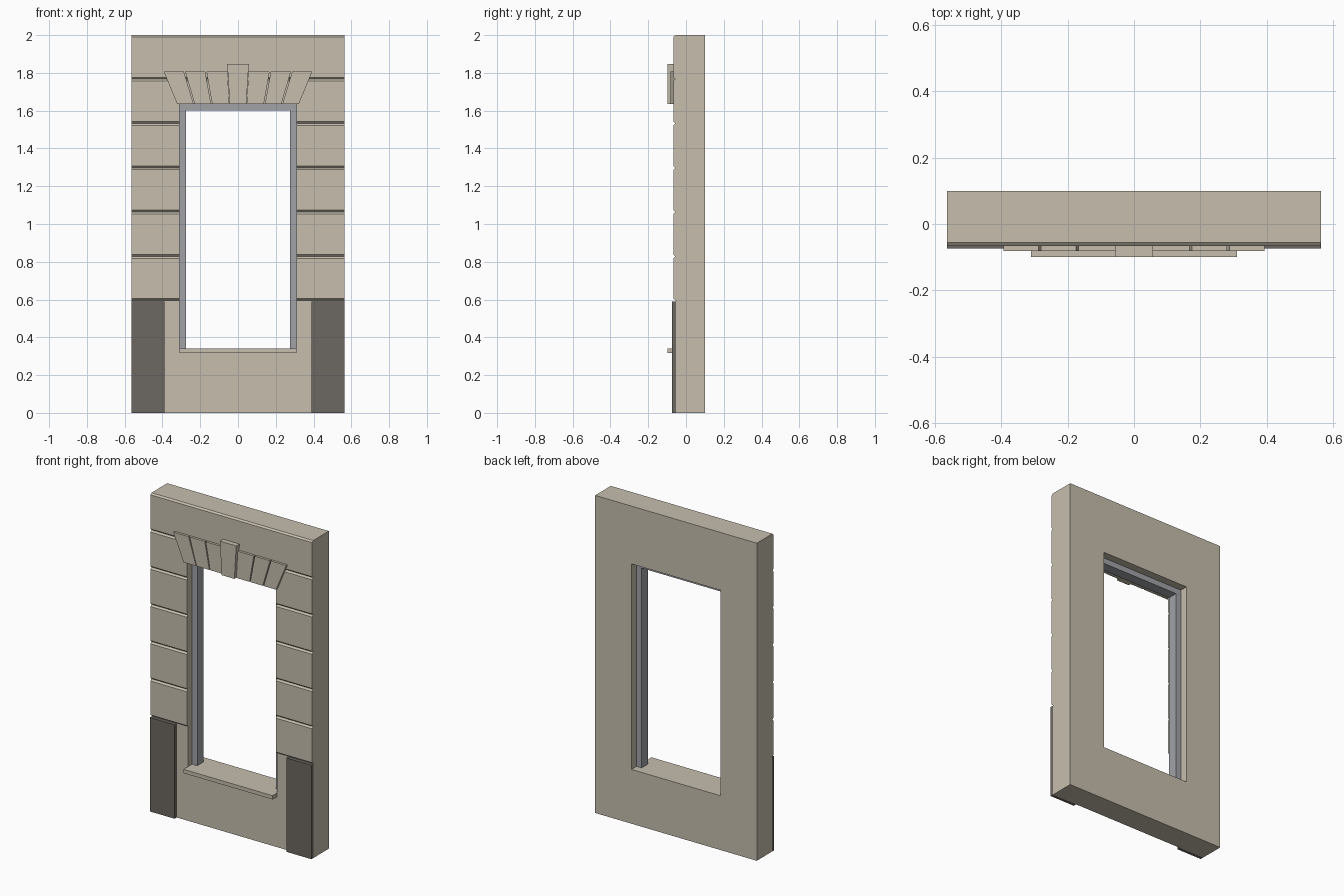
import bpy
import bmesh

if "Cube" in bpy.data.objects:
    bpy.data.objects.remove(bpy.data.objects["Cube"])


def material(name, rgb):
    m = bpy.data.materials.new(name)
    m.diffuse_color = (*rgb, 1.0)
    m.use_nodes = True
    m.node_tree.nodes["Principled BSDF"].inputs["Base Color"].default_value = m.diffuse_color
    return m


STONE = material("warm_stone", (0.565, 0.515, 0.42))
PLINTH = material("dark_stone", (0.152, 0.138, 0.122))
FRAME = material("grey_frame", (0.35, 0.365, 0.39))


def prism(name, profile, axis, lo, hi, mat):
    """Extrude a 2D profile: (y, z) along x, or (x, z) along y."""
    bm = bmesh.new()

    def ring(d):
        return [bm.verts.new((d, a, b) if axis == "x" else (a, d, b)) for a, b in profile]

    start, end = ring(lo), ring(hi)
    n = len(profile)
    bm.faces.new(start)
    bm.faces.new(end)
    for i in range(n):
        j = (i + 1) % n
        bm.faces.new((start[i], start[j], end[j], end[i]))
    bmesh.ops.recalc_face_normals(bm, faces=bm.faces)
    mesh = bpy.data.meshes.new(name)
    bm.to_mesh(mesh)
    bm.free()
    mesh.materials.append(mat)
    obj = bpy.data.objects.new(name, mesh)
    bpy.context.collection.objects.link(obj)
    return obj


def box(name, x0, x1, y0, y1, z0, z1, mat):
    return prism(name, [(x0, z0), (x1, z0), (x1, z1), (x0, z1)], "y", y0, y1, mat)


HALF = 0.563               # half wall width
FRONT, BACK = -0.067, 0.10
PANEL = -0.053             # recessed face below the coursed stone
OPEN_X, OPEN_B, OPEN_T = 0.31, 0.342, 1.636
COURSE = 0.2345

# Wall: section with V joints between the courses and a chamfered top
section = [(BACK, 0), (PANEL, 0), (PANEL, 0.594), (FRONT, 0.605)]
for k in range(1, 6):
    z = 0.594 + k * COURSE
    section += [(FRONT, z - 0.010), (FRONT + 0.010, z), (FRONT, z + 0.010)]
section += [(FRONT, 1.991), (FRONT + 0.011, 2.0), (BACK, 2.0)]
wall = prism("wall", section, "x", -HALF, HALF, STONE)

# Window opening
cutter = box("opening_cutter", -OPEN_X, OPEN_X, -0.3, 0.3, OPEN_B, OPEN_T, STONE)
cutter.hide_render = True
cutter.hide_viewport = True
cutter.display_type = "WIRE"
cut = wall.modifiers.new("opening", "BOOLEAN")
cut.operation = "DIFFERENCE"
cut.solver = "EXACT"
cut.object = cutter

# Three-sided window frame set inside the reveal
w = 0.036
outline = [(-OPEN_X, OPEN_B), (-OPEN_X, OPEN_T), (OPEN_X, OPEN_T), (OPEN_X, OPEN_B),
           (OPEN_X - w, OPEN_B), (OPEN_X - w, OPEN_T - w),
           (-OPEN_X + w, OPEN_T - w), (-OPEN_X + w, OPEN_B)]
prism("window_frame", outline, "y", -0.014, 0.05, FRAME)

# Projecting sill
box("sill", -OPEN_X, OPEN_X, -0.099, PANEL, 0.318, OPEN_B, STONE)

# Dark corner plinths
for side, s in (("left", -1), ("right", 1)):
    a, b = sorted((s * HALF, s * 0.39))
    box(f"plinth_{side}", a, b, -0.074, PANEL, 0, 0.591, PLINTH)

# Flat arch: tapering wedges either side of a taller keystone
TAPER, ARCH_T = 0.82, 1.807
for side, s in (("left", -1), ("right", 1)):
    for i, (a, b) in enumerate(((0.056, 0.167), (0.174, 0.280), (0.287, 0.393))):
        wedge = [(s * a * TAPER, OPEN_T), (s * b * TAPER, OPEN_T),
                 (s * b, ARCH_T), (s * a, ARCH_T)]
        prism(f"arch_wedge_{side}_{i + 1}", wedge, "y", -0.082, FRONT + 0.012, STONE)
prism("keystone", [(-0.044, OPEN_T), (0.044, OPEN_T), (0.057, 1.847), (-0.057, 1.847)],
      "y", -0.099, FRONT + 0.012, STONE)
